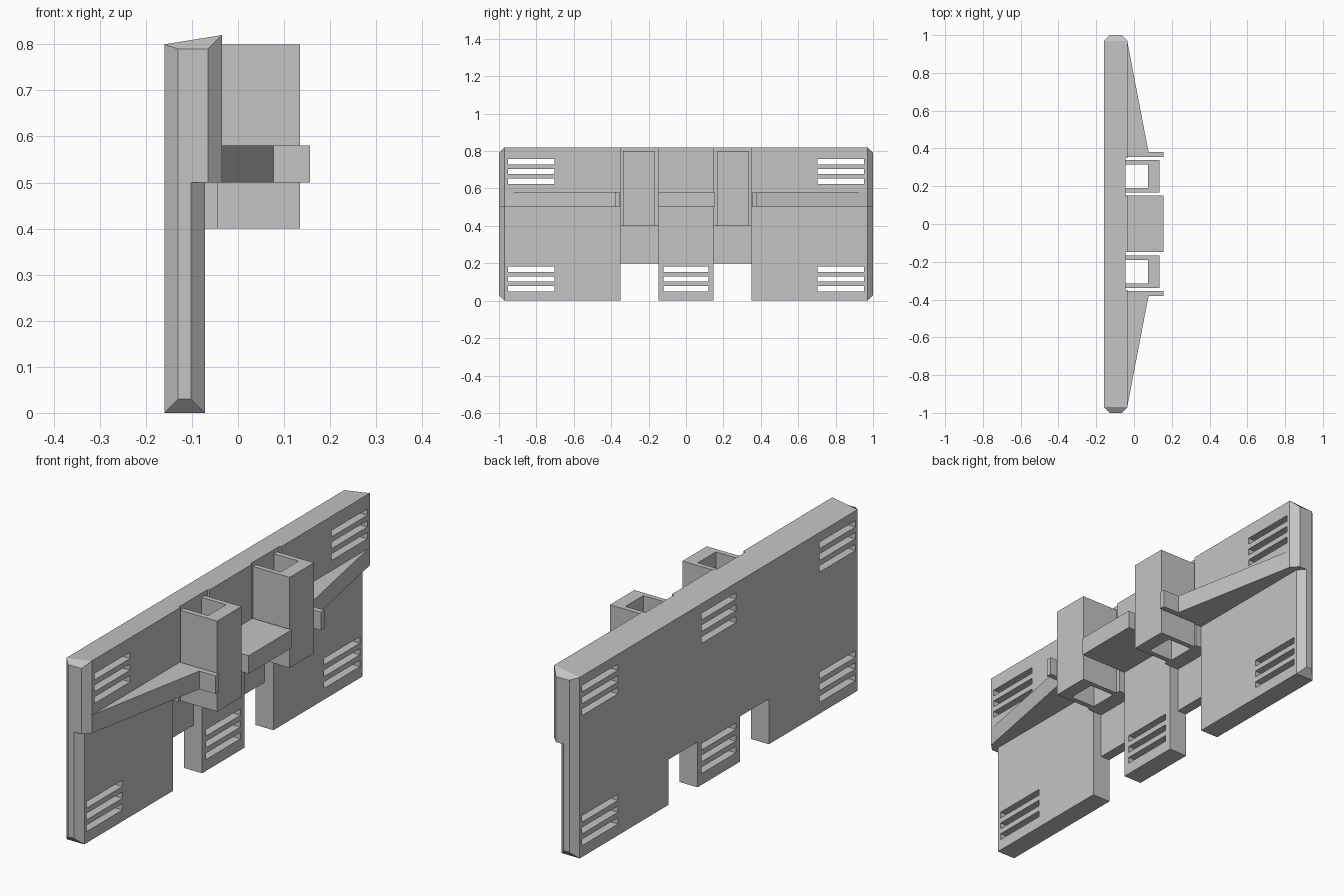
import bpy, bmesh

cube = bpy.data.objects.get("Cube")
if cube:
    bpy.data.objects.remove(cube, do_unlink=True)

grey = bpy.data.materials.new("plain grey")
grey.use_nodes = True
colour = (0.55, 0.55, 0.55, 1)
grey.diffuse_color = colour
grey.node_tree.nodes["Principled BSDF"].inputs["Base Color"].default_value = colour


def loft(name, rings):
    """Join matching rings of points into a closed flat-faced solid."""
    bm = bmesh.new()
    loops = [[bm.verts.new(p) for p in ring] for ring in rings]
    n = len(loops[0])
    for a, b in zip(loops, loops[1:]):
        for i in range(n):
            j = (i + 1) % n
            bm.faces.new((a[i], a[j], b[j], b[i]))
    bm.faces.new(loops[0])
    bm.faces.new(loops[-1])
    bmesh.ops.recalc_face_normals(bm, faces=bm.faces)
    mesh = bpy.data.meshes.new(name)
    bm.to_mesh(mesh)
    bm.free()
    ob = bpy.data.objects.new(name, mesh)
    bpy.context.collection.objects.link(ob)
    mesh.materials.append(grey)
    return ob


def prism(name, outline, z0, z1):
    return loft(name, [[(x, y, z) for x, y in outline] for z in (z0, z1)])


def box(name, x0, x1, y0, y1, z0, z1):
    return prism(name, [(x0, y0), (x1, y0), (x1, y1), (x0, y1)], z0, z1)


def cut(target, *bounds):
    """Subtract a box and remove the cutter."""
    cutter = box("cutter", *bounds)
    cutter.hide_render = True
    mod = target.modifiers.new("cut", "BOOLEAN")
    mod.operation = "DIFFERENCE"
    mod.solver = "EXACT"
    mod.object = cutter
    bpy.context.view_layer.objects.active = target
    bpy.ops.object.modifier_apply(modifier=mod.name)
    bpy.data.objects.remove(cutter, do_unlink=True)


# Stepped panel with bevelled ends
back, low, high, step = -0.16, -0.072, -0.035, 0.5
b = 0.03
full = [(back, 0), (low, 0), (low, step), (high, step), (high, 0.82), (back, 0.8)]
end = [(back + b, b), (low - b, b), (low - b, step), (high - b, step),
       (high - b, 0.79), (back + b, 0.79)]
panel = loft("panel", [[(x, y, z) for x, z in section] for section, y in
                       ((end, -1), (full, -0.97), (full, 0.97), (end, 1))])

# Gaps and recesses behind the sockets
for s in (-1, 1):
    y0, y1 = sorted((s * 0.148, s * 0.35))
    cut(panel, -0.3, 0.1, y0, y1, -0.1, 0.2)
    cut(panel, -0.115, 0.1, y0, y1, 0.15, 0.4)
    cut(panel, -0.045, 0.1, y0, y1, 0.35, 0.9)

# Louvre slots; the upper middle group is blind from the back
for yc, half in ((-0.828, 0.125), (0, 0.12), (0.828, 0.125)):
    for base in (0.05, 0.625):
        depth = -0.08 if yc == 0 and base > step else 0.1
        for i in range(3):
            z = base + i * 0.052
            cut(panel, -0.3, depth, yc - half, yc + half, z, z + 0.028)

# Shelf between the sockets
box("middle_shelf", -0.1, 0.156, -0.148, 0.152, 0.5, 0.58)

for s, side in ((-1, "right"), (1, "left")):
    # Backing block behind each socket
    y0, y1 = sorted((s * 0.148, s * 0.35))
    box(side + "_backing", -0.11, -0.045, y0, y1, 0.4, 0.55)

    # Open-backed square socket
    socket = [(-0.05, 0.168), (0.135, 0.168), (0.135, 0.338), (-0.05, 0.338),
              (-0.05, 0.315), (0.075, 0.315), (0.075, 0.19), (-0.05, 0.19)]
    prism(side + "_socket", [(x, s * y) for x, y in socket], 0.4, 0.8)

    # Tapering arm with a projecting lip
    arm = [(-0.1, 0.355), (0.156, 0.355), (0.156, 0.38), (0.077, 0.38),
           (-0.036, 0.97), (-0.072, 0.99), (-0.1, 0.99)]
    prism(side + "_arm", [(x, s * y) for x, y in arm], 0.5, 0.58)
